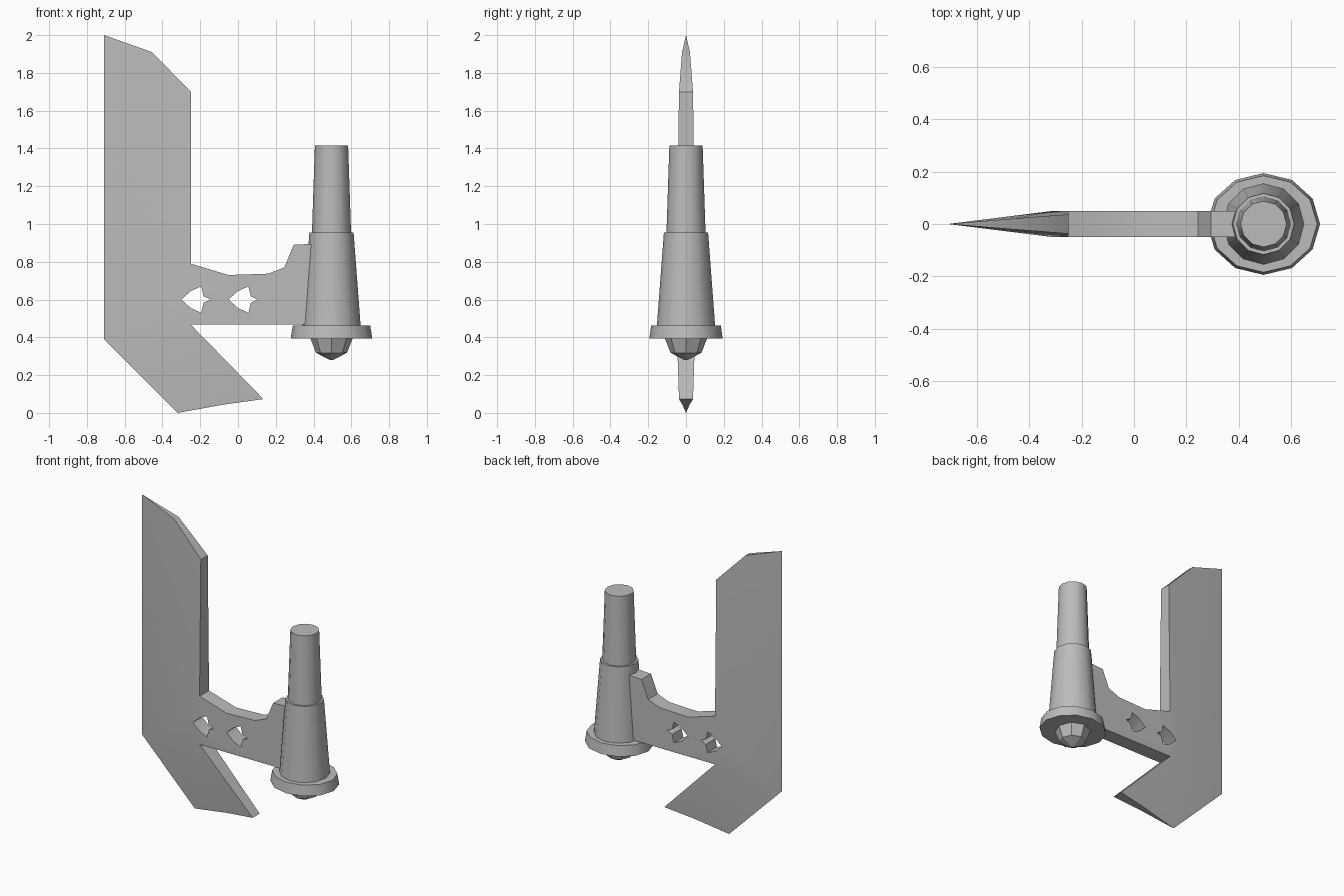
import bpy, bmesh, math

cube = bpy.data.objects.get("Cube")
if cube:
    bpy.data.objects.remove(cube, do_unlink=True)

GREY = (0.5, 0.5, 0.5, 1.0)
steel = bpy.data.materials.new("grey_steel")
steel.use_nodes = True
steel.diffuse_color = GREY
steel.node_tree.nodes["Principled BSDF"].inputs["Base Color"].default_value = GREY


def finish(bm, name):
    bmesh.ops.recalc_face_normals(bm, faces=bm.faces)
    mesh = bpy.data.meshes.new(name)
    bm.to_mesh(mesh)
    bm.free()
    mesh.materials.append(steel)
    obj = bpy.data.objects.new(name, mesh)
    bpy.context.collection.objects.link(obj)
    return obj


def activate(obj):
    bpy.ops.object.select_all(action="DESELECT")
    obj.select_set(True)
    bpy.context.view_layer.objects.active = obj


def smooth(obj, angle=40):
    activate(obj)
    bpy.ops.object.shade_smooth_by_angle(angle=math.radians(angle))


def plate(name, points, patches, outline):
    """Mirrored plate: points are key -> (x, z, half thickness)."""
    bm = bmesh.new()
    front, back = {}, {}
    for key, (x, z, half) in points.items():
        front[key] = bm.verts.new((x, -half, z))
        back[key] = bm.verts.new((x, half, z)) if half else front[key]
    for patch in patches:
        bm.faces.new([front[k] for k in patch])
        bm.faces.new([back[k] for k in reversed(patch)])
    for a, b in zip(outline, outline[1:] + outline[:1]):
        rim = list(dict.fromkeys((front[a], front[b], back[b], back[a])))
        if len(rim) > 2:
            bm.faces.new(rim)
    return finish(bm, name)


def turned(name, profile, sides, y_scale=1.0, centre_x=0.495):
    """Closed turned part from (radius, z) rings."""
    bm = bmesh.new()
    rings = []
    for r, z in profile:
        angles = [math.tau * i / sides for i in range(sides)]
        rings.append([bm.verts.new((centre_x + r * math.cos(a),
                                    y_scale * r * math.sin(a), z)) for a in angles])
    for low, high in zip(rings, rings[1:]):
        for i in range(sides):
            j = (i + 1) % sides
            bm.faces.new((low[i], low[j], high[j], high[i]))
    bm.faces.new(rings[0])
    bm.faces.new(rings[-1])
    return finish(bm, name)


# Wedge blade and its connecting arm
T = 0.05
points = {
    "A": (-0.71, 2.0, 0), "B": (-0.455, 1.91, 0.021), "C": (-0.25, 1.7, 0.037),
    "D": (-0.25, 0.79, T), "a": (-0.05, 0.73, T), "b": (0.16, 0.737, T),
    "c": (0.245, 0.77, T), "d": (0.295, 0.89, T), "e": (0.43, 0.897, T),
    "f": (0.43, 0.467, T), "E": (-0.25, 0.467, T), "F": (0.135, 0.073, 0.037),
    "G": (-0.07, 0.045, 0.02), "H": (-0.32, 0.0, 0), "I": (-0.71, 0.39, 0),
    "hub": (-0.31, 0.6, T),
}
hub_fan = [("hub", a, b) for a, b in ("IA", "AB", "BC", "CD", "EI")]
edge_fan = [("E", a, b) for a, b in ("FG", "GH", "HI")]
arm_patch = [("hub", *"DabcdefE")]
blade = plate("blade_and_arm", points, hub_fan + edge_fan + arm_patch,
              list("ABCDabcdefEFGHI"))

# Two leaf-shaped openings through the arm
upper = [(0.05, 0.045), (0.105, 0.07), (0.118, 0.017)]
leaf = [(0, 0), *upper, (0.155, 0), *[(x, -z) for x, z in reversed(upper)]]
for start in (-0.3, -0.05):
    keyed = {i: (start + x, 0.6 + z, 0.2) for i, (x, z) in enumerate(leaf)}
    order = list(keyed)
    cutter = plate("opening_cutter", keyed, [order], order)
    cutter.hide_render = True
    cut = blade.modifiers.new("opening", "BOOLEAN")
    cut.operation = "DIFFERENCE"
    cut.solver = "EXACT"
    cut.object = cutter
    activate(blade)
    bpy.ops.object.modifier_apply(modifier=cut.name)
    bpy.data.objects.remove(cutter, do_unlink=True)
smooth(blade, 30)

# Handle: stepped tapered grip, wide collar, faceted pommel
smooth(turned("handle_body", [(0.155, 0.45), (0.117, 0.955)], 12))
smooth(turned("handle_grip", [(0.104, 0.94), (0.088, 1.415)], 12))
smooth(turned("collar", [(0.216, 0.393), (0.205, 0.462)], 12, 0.9))
turned("pommel", [(0.11, 0.4), (0.11, 0.39), (0.082, 0.318), (0.008, 0.28)], 8)
